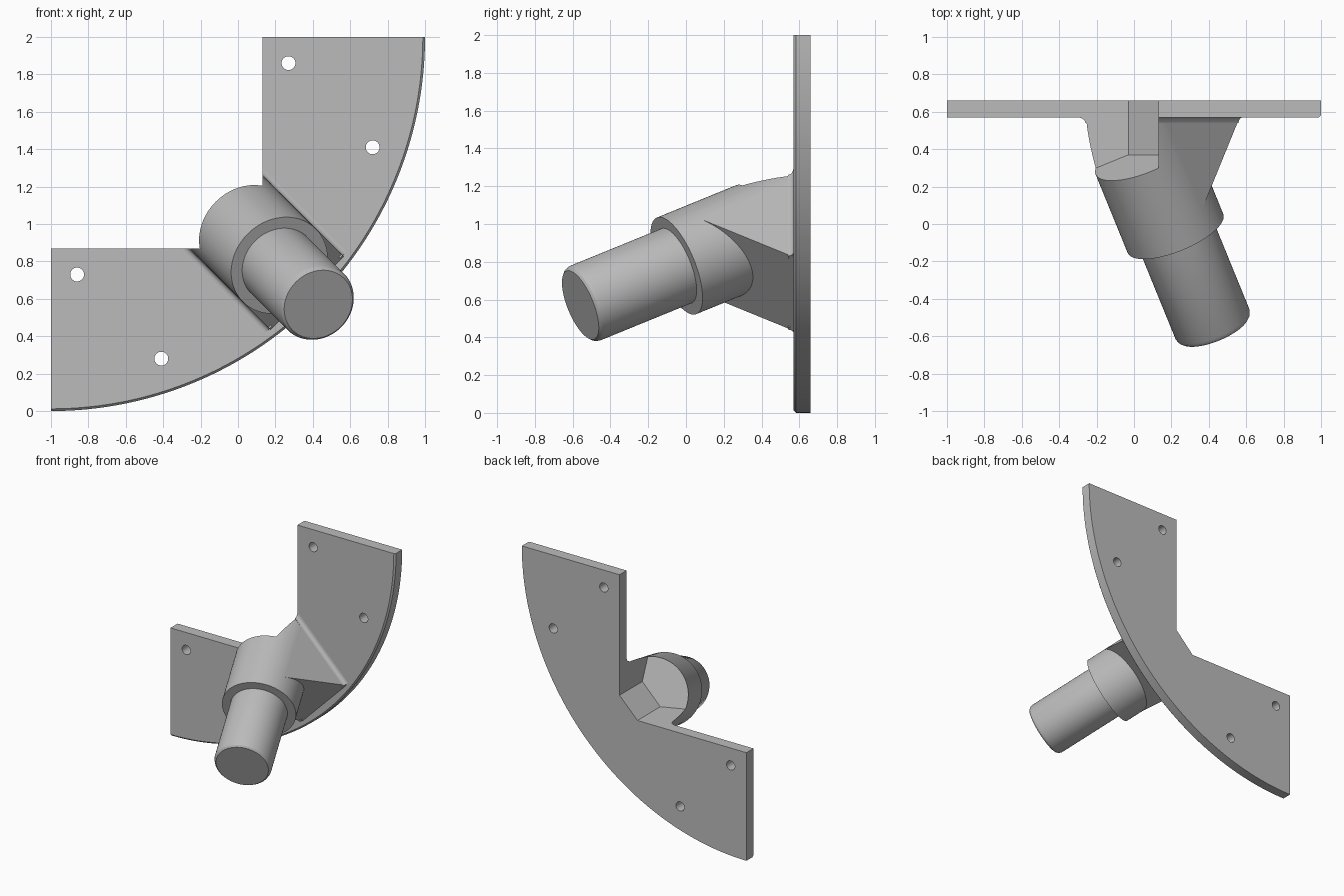
import bpy, bmesh, math
from mathutils import Vector

cube = bpy.data.objects.get("Cube")
if cube:
    bpy.data.objects.remove(cube, do_unlink=True)

grey = bpy.data.materials.new("light_grey")
grey.use_nodes = True
COLOUR = (0.5, 0.5, 0.5, 1)
grey.diffuse_color = COLOUR
grey.node_tree.nodes["Principled BSDF"].inputs["Base Color"].default_value = COLOUR

# Main dimensions
FRONT, BACK = 0.57, 0.66               # plate thickness along y
INNER_X, INNER_Z = 0.13, 0.87          # straight sides of the corner notch
R_SOCKET, R_PIN = 0.276, 0.213
TILT = math.radians(30)
U = Vector((1, 0, -1)).normalized()    # down the diagonal of the plate
V = Vector((1, 0, 1)).normalized()     # across the diagonal
AXIS = U * math.sin(TILT) + Vector((0, -math.cos(TILT), 0))
SEAT = Vector((0.05, 0.37, 0.95))      # centre of the socket's back face


def diag(s, v, y):
    """Point from distances along and across the diagonal."""
    return U * s + V * v + Vector((0, y, 1))


def finish(name, bm):
    bmesh.ops.recalc_face_normals(bm, faces=bm.faces)
    mesh = bpy.data.meshes.new(name)
    bm.to_mesh(mesh)
    bm.free()
    mesh.materials.append(grey)
    obj = bpy.data.objects.new(name, mesh)
    bpy.context.collection.objects.link(obj)
    return obj


def loft(bm, rings):
    """Closed skin through rings of equal length."""
    loops = [[bm.verts.new(p) for p in ring] for ring in rings]
    for a, b in zip(loops, loops[1:]):
        for i in range(len(a)):
            j = (i + 1) % len(a)
            bm.faces.new((a[i], a[j], b[j], b[i]))
    bm.faces.new(loops[0])
    bm.faces.new(loops[-1])


def cut(obj, cutter):
    mod = obj.modifiers.new("cut", "BOOLEAN")
    mod.operation, mod.object, mod.solver = "DIFFERENCE", cutter, "EXACT"
    select(obj)
    bpy.ops.object.modifier_apply(modifier=mod.name)


def select(obj):
    bpy.ops.object.select_all(action="DESELECT")
    obj.select_set(True)
    bpy.context.view_layer.objects.active = obj


def circle(centre, radius, a, b, n=96):
    return [centre + (a * math.cos(t) + b * math.sin(t)) * radius
            for t in (2 * math.pi * i / n for i in range(n))]


# Quarter-round plate with a softened front rim
def sector(y, radius):
    arc = [math.radians(90 * i / 80) for i in range(81)]
    return [Vector((-1, y, 2))] + [
        Vector((-1 + radius * math.sin(a), y, 2 - radius * math.cos(a))) for a in arc]


bm = bmesh.new()
loft(bm, [sector(BACK, 2), sector(FRONT + 0.012, 2), sector(FRONT, 1.988)])
plate = finish("mounting_plate", bm)

# Tilted socket and pin, turned around one axis
SIDE = AXIS.cross(V)


def turned(name, profile, trim=False):
    bm = bmesh.new()
    loft(bm, [circle(SEAT + AXIS * t, r, V, SIDE) for t, r in profile])
    if trim:  # end flush on the plate
        bmesh.ops.bisect_plane(bm, geom=bm.verts[:] + bm.edges[:] + bm.faces[:],
                               plane_co=(0, FRONT, 0), plane_no=(0, 1, 0), clear_outer=True)
        bmesh.ops.holes_fill(bm, edges=[e for e in bm.edges if e.is_boundary])
    return finish(name, bm)


STEP, TIP = 0.485, 1.073
socket = turned("socket", [(-0.6, R_SOCKET), (STEP, R_SOCKET)], trim=True)
pin = turned("pin", [(STEP - 0.02, R_PIN), (TIP - 0.03, R_PIN),
                     (TIP - 0.012, R_PIN - 0.006), (TIP, R_PIN - 0.018)])

# Triangular gusset under the socket, as wide as the socket
triangle = [(-0.045, FRONT), (0.523, FRONT), (0.239, 0.078)]
bm = bmesh.new()
loft(bm, [[diag(s, v, y) for s, y in triangle] for v in (-R_SOCKET, R_SOCKET)])
gusset = finish("gusset", bm)

# Concave fillets where the gusset sides meet the plate
FILLET = 0.03
fillets = []
for name, sign in (("left_fillet", 1), ("right_fillet", -1)):
    arc = [math.radians(90 * i / 6) for i in range(7)]
    section = [(R_SOCKET - 0.02, FRONT), (R_SOCKET - 0.02, FRONT - FILLET)] + [
        (R_SOCKET + FILLET * (1 - math.cos(a)), FRONT - FILLET * (1 - math.sin(a))) for a in arc]
    bm = bmesh.new()
    loft(bm, [[diag(s, sign * v, y) for v, y in section] for s in (-0.3, 0.515)])
    fillets.append(finish(name, bm))

# Corner notch, ending on the socket's tilted back face
outline = [(INNER_X, 2.5), (INNER_X, 1.03), (-0.03, INNER_Z), (-1.5, INNER_Z), (-1.5, 2.5)]


def seat_y(x, z):
    return SEAT.y + math.tan(TILT) * (Vector((x, 0, z)) - Vector((SEAT.x, 0, SEAT.z))).dot(U)


bm = bmesh.new()
loft(bm, [[Vector((x, seat_y(x, z), z)) for x, z in outline],
          [Vector((x, 1, z)) for x, z in outline]])
notch = finish("notch_cutter", bm)
for part in [plate, socket, gusset] + fillets:
    cut(part, notch)
cutters = [notch]

# Four screw holes, mirrored across the diagonal
for x, z in ((0.27, 1.86), (0.72, 1.41)):
    for hx, hz in ((x, z), (1 - z, 1 - x)):
        bm = bmesh.new()
        loft(bm, [circle(Vector((hx, y, hz)), 0.037, Vector((1, 0, 0)), Vector((0, 0, 1)), 32)
                  for y in (0.4, 0.8)])
        drill = finish("hole_cutter", bm)
        cut(plate, drill)
        cutters.append(drill)
for cutter in cutters:
    bpy.data.objects.remove(cutter, do_unlink=True)

# Smooth the round surfaces, keep the edges crisp
for part in [plate, socket, pin, gusset] + fillets:
    select(part)
    bpy.ops.object.shade_smooth_by_angle(angle=math.radians(25))
